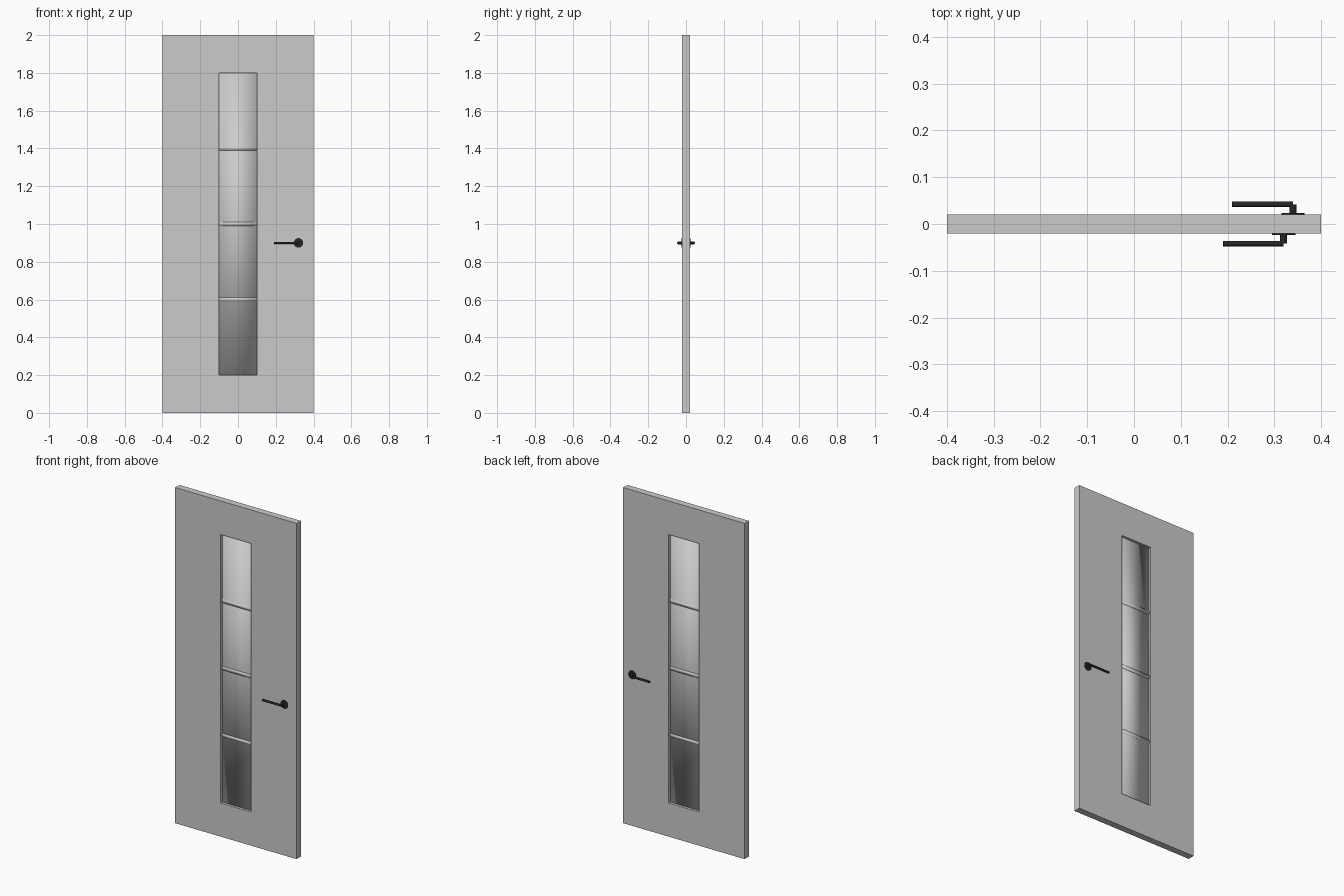
import bpy, math

if "Cube" in bpy.data.objects:
    bpy.data.objects.remove(bpy.data.objects["Cube"])

W, H, T = 0.8, 2.0, 0.04          # door leaf size
OW, Z0, Z1 = 0.2, 0.2, 1.8        # window opening

dark = bpy.data.materials.new("dark_metal")
dark.diffuse_color = (0.02, 0.02, 0.02, 1)
dark.use_nodes = True
dark.node_tree.nodes["Principled BSDF"].inputs["Base Color"].default_value = dark.diffuse_color


def box(name, size, loc):
    bpy.ops.mesh.primitive_cube_add(size=1, location=loc)
    ob = bpy.context.object
    ob.name = name
    ob.scale = size
    bpy.ops.object.transform_apply(location=False, rotation=False, scale=True)
    return ob


def rod(name, radius, length, loc, rot, sides=32):
    bpy.ops.mesh.primitive_cylinder_add(vertices=sides, radius=radius, depth=length,
                                        location=loc, rotation=rot)
    ob = bpy.context.object
    ob.name = name
    ob.data.materials.append(dark)
    bpy.ops.object.shade_smooth_by_angle()
    return ob


# Door leaf with a window opening cut through it
leaf = box("door_leaf", (W, T, H), (0, 0, H / 2))
cutter = box("window_cutter", (OW, T * 3, Z1 - Z0), (0, 0, (Z0 + Z1) / 2))
cut = leaf.modifiers.new("window_opening", 'BOOLEAN')
cut.object = cutter
cut.operation = 'DIFFERENCE'
cut.solver = 'EXACT'
bpy.context.view_layer.objects.active = leaf
bpy.ops.object.modifier_apply(modifier=cut.name)
bpy.data.objects.remove(cutter, do_unlink=True)

# Window pane, softly shaded
box("window_pane", (OW, 0.01, Z1 - Z0), (0, 0, (Z0 + Z1) / 2))
bpy.ops.object.shade_smooth()

# Glazing bars
for i, z in enumerate((0.6, 1.0, 1.4)):
    box(f"glazing_bar_{i + 1}", (OW, 0.02, 0.02), (0, 0, z))
    bpy.ops.object.shade_smooth()

# Lever handles on the front and back
for side, s, x in (("front", -1, 0.32), ("back", 1, 0.34)):
    across, along = (math.pi / 2, 0, 0), (0, math.pi / 2, 0)
    rod(f"{side}_handle_rose", 0.025, 0.006, (x, s * 0.02, 0.9), across)
    rod(f"{side}_handle_neck", 0.0075, 0.022, (x, s * 0.031, 0.9), across)
    rod(f"{side}_handle_lever", 0.006, 0.13, (x - 0.065, s * 0.042, 0.9), along)
